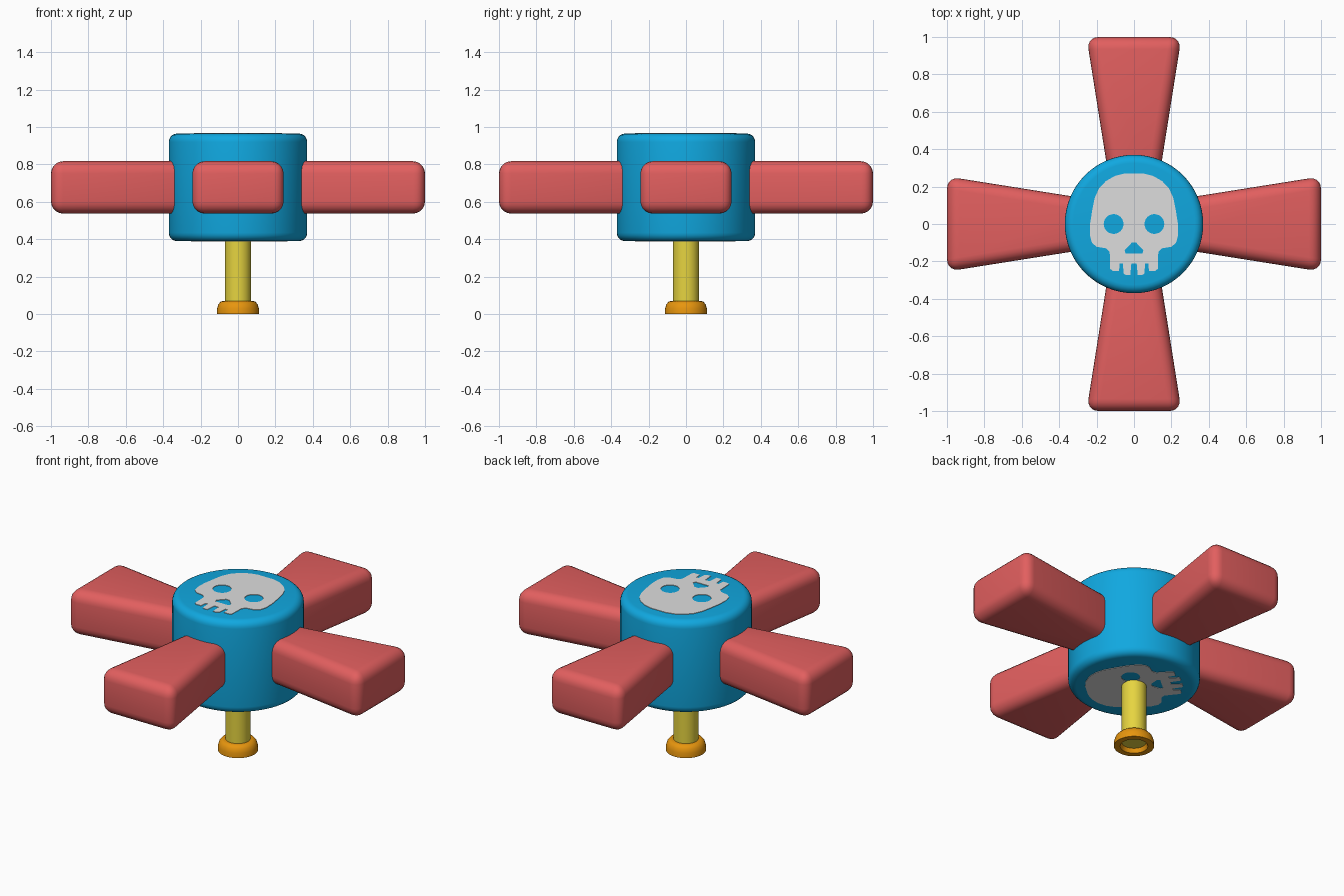
import bpy
import bmesh
from math import cos, sin, pi, radians
from mathutils import Matrix, Vector

old = bpy.data.objects.get("Cube")
if old:
    bpy.data.objects.remove(old, do_unlink=True)


def material(name, rgb):
    lin = [((c / 255 + 0.055) / 1.055) ** 2.4 if c > 10 else c / 3295 for c in rgb]
    m = bpy.data.materials.new(name)
    m.use_nodes = True
    m.diffuse_color = (*lin, 1)
    m.node_tree.nodes["Principled BSDF"].inputs["Base Color"].default_value = (*lin, 1)
    return m


blue = material("blue", (16, 168, 224))
red = material("red", (226, 95, 95))
yellow = material("yellow", (230, 212, 64))
orange = material("orange", (232, 150, 14))
white = material("pale_grey", (222, 222, 222))


def add_object(name, mesh, mat, smooth=True):
    mesh.materials.clear()
    mesh.materials.append(mat)
    ob = bpy.data.objects.new(name, mesh)
    bpy.context.collection.objects.link(ob)
    if smooth:
        bpy.ops.object.select_all(action="DESELECT")
        ob.select_set(True)
        bpy.context.view_layer.objects.active = ob
        bpy.ops.object.shade_smooth_by_angle(angle=radians(40))
    return ob


def finish(name, bm, mat):
    bmesh.ops.recalc_face_normals(bm, faces=bm.faces[:])
    mesh = bpy.data.meshes.new(name)
    bm.to_mesh(mesh)
    bm.free()
    return add_object(name, mesh, mat)


def lathe(name, profile, mat, closed=False, steps=64):
    """Spin a (radius, height) profile around z."""
    bm = bmesh.new()
    pts = [bm.verts.new((r, 0, z)) for r, z in profile]
    edges = [bm.edges.new(p) for p in zip(pts, pts[1:])]
    if closed:
        edges.append(bm.edges.new((pts[-1], pts[0])))
    bmesh.ops.spin(bm, geom=pts + edges, axis=(0, 0, 1), cent=(0, 0, 0),
                   angle=2 * pi, steps=steps)
    bmesh.ops.remove_doubles(bm, verts=bm.verts[:], dist=1e-5)
    return finish(name, bm, mat)


# Hub: drum with rounded rims
LOW, HIGH, RADIUS, ROUND = 0.39, 0.965, 0.37, 0.045
arc = [(RADIUS - ROUND + ROUND * sin(a), ROUND - ROUND * cos(a))
       for a in (i * pi / 10 for i in range(6))]
hub = [(0, LOW)] + [(r, LOW + h) for r, h in arc]
hub += [(r, HIGH - h) for r, h in reversed(arc)] + [(0, HIGH)]
lathe("hub", hub, blue)

# Stem and its hollow foot ring
lathe("stem", [(0, 0.025), (0.07, 0.025), (0.07, 0.4), (0, 0.4)], yellow, steps=32)
lathe("foot_ring", [(0.078, 0), (0.113, 0), (0.112, 0.03), (0.105, 0.052),
                    (0.092, 0.067), (0.08, 0.07), (0.065, 0.07), (0.065, 0.03)],
      orange, closed=True, steps=32)


# Paddles: rounded blocks that widen outwards
def paddle(name, angle):
    bm = bmesh.new()
    bmesh.ops.create_cube(bm, size=1)
    for v in bm.verts:
        outer = v.co.x > 0
        v.co = Vector((1.0 if outer else 0.2,
                       v.co.y * 2 * (0.254 if outer else 0.127),
                       0.677 + v.co.z * 0.28))
    bmesh.ops.bevel(bm, geom=bm.edges[:], offset=0.065, offset_type="OFFSET",
                    segments=5, profile=0.5, affect="EDGES")
    bmesh.ops.rotate(bm, verts=bm.verts[:], cent=(0, 0, 0),
                     matrix=Matrix.Rotation(angle, 3, "Z"))
    finish(name, bm, red)


for i, side in enumerate(("left", "back", "right", "front")):
    paddle(side + "_paddle", i * pi / 2)

# Skull emblem: half outline mirrored, with eye and nose holes
half = [(0.05, 0.27), (0.1, 0.258), (0.15, 0.23), (0.187, 0.19), (0.21, 0.14),
        (0.224, 0.07), (0.235, 0), (0.236, -0.06), (0.225, -0.1), (0.2, -0.122),
        (0.15, -0.13), (0.13, -0.15), (0.127, -0.24), (0.115, -0.25),
        (0.08, -0.25), (0.076, -0.21), (0.06, -0.21), (0.055, -0.265),
        (0.045, -0.272), (0.02, -0.272), (0.014, -0.21)]


def mirrored(points):
    return points + [(-x, y) for x, y in reversed(points)]


def circle(cx, radius, n=24):
    return [(cx + radius * cos(2 * pi * k / n), radius * sin(2 * pi * k / n))
            for k in range(n)]


def emblem(name, matrix):
    curve = bpy.data.curves.new(name, "CURVE")
    curve.dimensions = "2D"
    curve.fill_mode = "BOTH"
    curve.extrude = 0.003
    nose = mirrored([(0.012, -0.1), (0.05, -0.14), (0.045, -0.158)])
    for loop in (mirrored(half), circle(-0.109, 0.053), circle(0.109, 0.053), nose):
        spline = curve.splines.new("POLY")
        spline.points.add(len(loop) - 1)
        for p, (x, y) in zip(spline.points, loop):
            p.co = (x, y, 0, 1)
        spline.use_cyclic_u = True
    temp = bpy.data.objects.new(name + "_outline", curve)
    bpy.context.collection.objects.link(temp)
    graph = bpy.context.evaluated_depsgraph_get()
    mesh = bpy.data.meshes.new_from_object(temp.evaluated_get(graph))
    bpy.data.objects.remove(temp, do_unlink=True)
    mesh.transform(matrix)
    add_object(name, mesh, white, smooth=False)


emblem("top_skull", Matrix.Translation((0, 0, HIGH)))
# Underside emblem faces down with its teeth towards the back right corner
emblem("bottom_skull", Matrix.Translation((0, 0, LOW))
       @ Matrix.Rotation(radians(40), 4, "Z") @ Matrix.Rotation(pi, 4, "X"))
